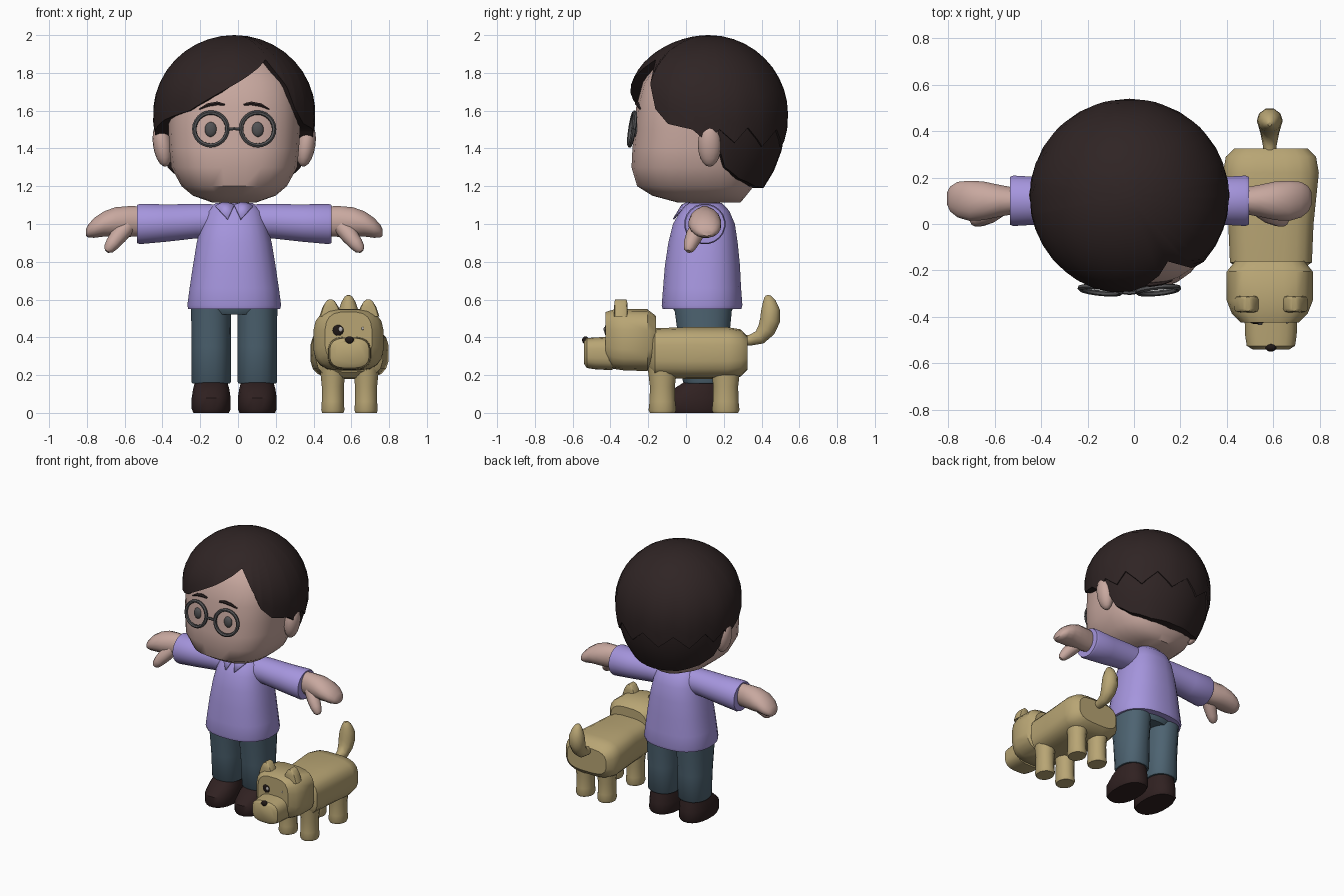
import bpy, bmesh, math
from mathutils import Matrix

if "Cube" in bpy.data.objects:
    bpy.data.objects.remove(bpy.data.objects["Cube"])

X0 = -0.02   # centre line of the person
DX = 0.59    # centre line of the dog


def material(name, r, g, b):
    m = bpy.data.materials.new(name)
    lin = [((c / 255 + 0.055) / 1.055) ** 2.4 for c in (r, g, b)]
    m.diffuse_color = (*lin, 1)
    m.use_nodes = True
    m.node_tree.nodes["Principled BSDF"].inputs["Base Color"].default_value = m.diffuse_color
    return m


SKIN = material("skin", 200, 168, 159)
HAIR = material("dark_hair", 47, 36, 36)
SHIRT = material("lilac", 165, 149, 221)
DENIM = material("denim", 77, 99, 113)
SHOE = material("shoe_brown", 48, 33, 33)
FUR = material("tan_fur", 184, 165, 116)
FRAME = material("grey_frame", 82, 82, 84)
DARK = material("near_black", 32, 24, 22)
SHINE = material("eye_shine", 185, 180, 178)


def finish(name, bm, mat):
    bmesh.ops.recalc_face_normals(bm, faces=bm.faces)
    me = bpy.data.meshes.new(name)
    bm.to_mesh(me)
    bm.free()
    me.materials.append(mat)
    ob = bpy.data.objects.new(name, me)
    bpy.context.collection.objects.link(ob)
    return ob


def loft(name, mat, axis, secs, p=2.0, seg=20):
    """Skin superellipse sections (t, c1, c2, r1, r2) along an axis."""
    bm = bmesh.new()
    rings = []
    for t, c1, c2, r1, r2 in secs:
        ring = []
        for i in range(seg):
            a = 2 * math.pi * (i + 0.5) / seg
            c, s = math.cos(a), math.sin(a)
            u = c1 + r1 * math.copysign(abs(c) ** (2 / p), c)
            v = c2 + r2 * math.copysign(abs(s) ** (2 / p), s)
            co = {'x': (t, u, v), 'y': (u, t, v), 'z': (u, v, t)}[axis]
            ring.append(bm.verts.new(co))
        rings.append(ring)
    for a, b in zip(rings, rings[1:]):
        for i in range(seg):
            j = (i + 1) % seg
            bm.faces.new((a[i], a[j], b[j], b[i]))
    bm.faces.new(rings[0])
    bm.faces.new(rings[-1])
    return finish(name, bm, mat)


def ball(name, mat, loc, size, rot=0.0):
    bm = bmesh.new()
    bmesh.ops.create_uvsphere(bm, u_segments=16, v_segments=10, radius=1)
    bm.transform(Matrix.Translation(loc) @ Matrix.Rotation(rot, 4, 'Y') @ Matrix.Diagonal((*size, 1)))
    return finish(name, bm, mat)


def path(name, mat, pts, res=3):
    """Round tube through points (x, y, z, radius)."""
    cu = bpy.data.curves.new(name, 'CURVE')
    cu.dimensions = '3D'
    cu.bevel_depth = 1.0
    cu.bevel_resolution = res
    cu.use_fill_caps = True
    sp = cu.splines.new('POLY')
    sp.points.add(len(pts) - 1)
    for q, (x, y, z, r) in zip(sp.points, pts):
        q.co = (x, y, z, 1)
        q.radius = r
    ob = bpy.data.objects.new(name, cu)
    bpy.context.collection.objects.link(ob)
    cu.materials.append(mat)
    bpy.ops.object.select_all(action='DESELECT')
    ob.select_set(True)
    bpy.context.view_layer.objects.active = ob
    bpy.ops.object.convert(target='MESH')
    return ob


def hair_shell(name, edge, scale):
    """Dome whose lower edge height follows (azimuth, z) points."""
    def height(a):
        for (a0, z0), (a1, z1) in zip(edge, edge[1:]):
            if a0 <= a <= a1:
                return z0 + (z1 - z0) * (a - a0) / (a1 - a0)
    az = sorted(set(range(-180, 180, 10)) | {a for a, _ in edge if a < 180})
    bm = bmesh.new()
    top = bm.verts.new((X0, 0.12, 1.58 + 0.42 * scale))
    cols, rows = [], 11
    for a in az:
        d = height(a) - 1.58
        end = math.acos(d / (0.42 if d > 0 else 0.55))
        sa, ca = math.sin(math.radians(a)), math.cos(math.radians(a))
        col = []
        for k in range(1, rows + 2):
            th = end * min(k, rows) / rows
            c = math.cos(th)
            z = 1.58 + c * (0.42 * scale if c > 0 else 0.55)
            r = math.sin(th) * scale * (1 + 0.08 * max(0, ca) * max(0, math.sin(2 * th)))
            if k > rows:
                r *= 0.78          # rim tucked in against the head
            col.append(bm.verts.new((X0 + 0.43 * r * sa, 0.12 - 0.42 * r * ca, z)))
        cols.append(col)
    for i, a in enumerate(cols):
        b = cols[(i + 1) % len(cols)]
        bm.faces.new((top, a[0], b[0]))
        for k in range(rows):
            bm.faces.new((a[k], a[k + 1], b[k + 1], b[k]))
    return finish(name, bm, HAIR)


# ---- head, hair and ears
loft("head", SKIN, 'z', [(z, X0, cy, rx, ry) for z, cy, rx, ry in (
    (1.115, .12, .12, .17), (1.15, .07, .22, .25), (1.2, .05, .28, .31), (1.3, .04, .335, .33),
    (1.4, .04, .345, .325), (1.5, .045, .35, .32), (1.62, .05, .35, .315), (1.75, .08, .33, .31),
    (1.85, .1, .25, .26), (1.93, .12, .14, .14))], p=2.6, seg=28)
zig = [(98, 1.5), (110, 1.43), (120, 1.51), (135, 1.41), (150, 1.5), (165, 1.41), (180, 1.5)]
front = [(-92, 1.44), (-78, 1.5), (-60, 1.55), (-33, 1.6), (3, 1.75), (30, 1.87),
         (42, 1.72), (48, 1.61), (59, 1.53), (78, 1.5), (88, 1.44)]
hair_shell("hair_top", [(-a, z) for a, z in reversed(zig)] + front + zig, 1.0)
nape = [(90, 1.88), (97, 1.42), (104, 1.3), (120, 1.24), (145, 1.2), (180, 1.19)]
hair_shell("hair_nape", [(-a, z) for a, z in reversed(nape)] + nape, 0.98)
for s in (-1, 1):
    ball("ear", SKIN, (X0 + s * .38, .125, 1.42), (.05, .062, .118), s * .15)

# ---- face: eyes, brows, glasses
for s in (-1, 1):
    x = X0 + s * .124
    ball("eye", FRAME, (x, -.264, 1.5), (.032, .018, .04))
    path("eyebrow", HAIR, [(X0 + s * o, y, z, r) for o, y, z, r in (
        (.05, -.262, 1.632, .006), (.09, -.26, 1.639, .011), (.14, -.254, 1.63, .01),
        (.185, -.242, 1.608, .004))], 1)
    rot = Matrix.Rotation(s * .1, 4, 'Z') @ Matrix.Rotation(-.15, 4, 'X')
    ring = []
    for i in range(25):
        a = 2 * math.pi * i / 24
        v = rot @ Matrix.Translation((.088 * math.cos(a), 0, .088 * math.sin(a))).to_translation()
        ring.append((x + v.x, -.285 + v.y, 1.503 + v.z, .012))
    path("glasses_rim", FRAME, ring, 1)
path("glasses_bridge", FRAME, [(X0 - .038, -.292, 1.5, .009), (X0, -.297, 1.505, .009),
                               (X0 + .038, -.292, 1.5, .009)], 1)

# ---- torso, collar, arms
loft("neck", SKIN, 'z', [(1.04, X0, .1, .08, .08), (1.16, X0, .1, .08, .08)])
loft("shirt", SHIRT, 'z', [(z, X0, cy, rx, ry) for z, cy, rx, ry in (
    (.55, .085, .245, .21), (.57, .085, .25, .215), (.66, .085, .238, .208), (.78, .087, .22, .2),
    (.9, .09, .2, .185), (1.0, .095, .175, .165), (1.07, .1, .15, .13), (1.11, .1, .1, .09))], p=2.4, seg=24)
for s in (-1, 1):
    bm = bmesh.new()
    tri = [(0, -.02, 1.1), (.035, -.066, 1.025), (.1, -.01, 1.095), (.05, .02, 1.118)]
    bm.faces.new([bm.verts.new((X0 + s * x, y, z)) for x, y, z in tri])
    collar = finish("collar_flap", bm, SHIRT)
    mod = collar.modifiers.new("thickness", 'SOLIDIFY')
    mod.thickness, mod.offset = .009, 0
    loft("sleeve", SHIRT, 'x', [(X0 + s * o, .1, z, ry, rz) for o, z, ry, rz in (
        (.08, 1.015, .09, .09), (.2, 1.015, .095, .092), (.36, 1.005, .102, .1),
        (.5, 1.0, .11, .108), (.515, 1.0, .104, .102))])
    loft("hand", SKIN, 'x', [(X0 + s * o, y, z, ry, rz) for o, y, z, ry, rz in (
        (.48, .1, 1.015, .055, .08), (.56, .1, 1.013, .07, .083), (.63, .1, 1.01, .085, .08),
        (.69, .1, 1.0, .088, .068), (.74, .105, .98, .078, .054), (.772, .108, .963, .055, .036),
        (.785, .11, .955, .028, .018))], seg=16)
    path("thumb", SKIN, [(X0 + s * o, y, z, r) for o, y, z, r in (
        (.57, .07, .985, .045), (.61, .045, .94, .046), (.645, .025, .895, .038),
        (.665, .016, .868, .029), (.674, .012, .855, .013))])

# ---- legs and shoes
loft("hips", DENIM, 'z', [(.52, X0, .09, .19, .14), (.55, X0, .09, .22, .16), (.64, X0, .09, .21, .16)])
for s in (-1, 1):
    x = X0 + s * .122
    loft("trouser_leg", DENIM, 'z', [(.155, x, .1, .1, .11), (.165, x, .1, .106, .118),
                                     (.35, x, .095, .105, .13), (.6, x, .09, .108, .16)], p=2.3)
    loft("shoe", SHOE, 'z', [(0, x, .05, .095, .16), (.02, x, .05, .104, .172), (.08, x, .05, .104, .168),
                             (.125, x, .07, .097, .14), (.17, x, .1, .085, .1)], p=2.3)

# ---- dog body, head and muzzle
loft("dog_body", FUR, 'y', [(y, DX, .317, rx, rz) for y, rx, rz in (
    (-.2, .13, .1), (-.165, .178, .132), (0, .185, .138), (.22, .208, .138), (.29, .196, .126),
    (.325, .16, .09))], p=3.2)
loft("dog_head", FUR, 'y', [(y, DX - .005, z, rx, rz) for y, z, rx, rz in (
    (-.16, .385, .15, .13), (-.205, .385, .187, .165), (-.33, .387, .187, .163), (-.385, .39, .165, .158),
    (-.425, .4, .125, .135))], p=3.2)
loft("dog_muzzle", FUR, 'y', [(y, DX, z, rx, rz) for y, z, rx, rz in (
    (-.39, .315, .115, .09), (-.48, .315, .112, .085), (-.525, .317, .105, .08), (-.54, .32, .08, .06))], p=3)
ball("dog_nose", DARK, (DX, -.532, .385), (.024, .018, .02))
ball("dog_eye", DARK, (DX - .06, -.421, .437), (.031, .011, .031))
ball("dog_eye_shine", SHINE, (DX - .047, -.431, .443), (.011, .005, .013))
ball("dog_eye_speck", SHINE, (DX + .07, -.424, .447), (.006, .005, .009))

# ---- dog ears, legs, tail
for s in (-1, 1):
    ex = DX + s * .1
    loft("dog_ear", FUR, 'z', [(.51, ex, -.345, .06, .036), (.56, ex, -.345, .043, .036),
                               (.59, ex, -.345, .024, .034), (.6, ex, -.345, .01, .03)], p=5, seg=12)
    for part, y in (("dog_front_leg", -.125), ("dog_back_leg", .21)):
        lx = DX + s * .088
        loft(part, FUR, 'z', [(0, lx, y, .058, .066), (.015, lx, y, .063, .073), (.06, lx, y, .06, .068),
                              (.14, lx, y, .06, .066), (.24, lx, y, .07, .078)], seg=14)
path("dog_tail", FUR, [(DX - .005, y, z, r) for y, z, r in (
    (.28, .385, .026), (.34, .385, .03), (.39, .4, .04), (.425, .44, .05), (.445, .49, .056),
    (.447, .545, .052), (.44, .59, .036), (.432, .615, .02), (.43, .623, .008))])

# ---- smooth shading with crisp edges
bpy.ops.object.select_all(action='SELECT')
bpy.context.view_layer.objects.active = bpy.context.selected_objects[0]
bpy.ops.object.shade_smooth_by_angle(angle=math.radians(40))
